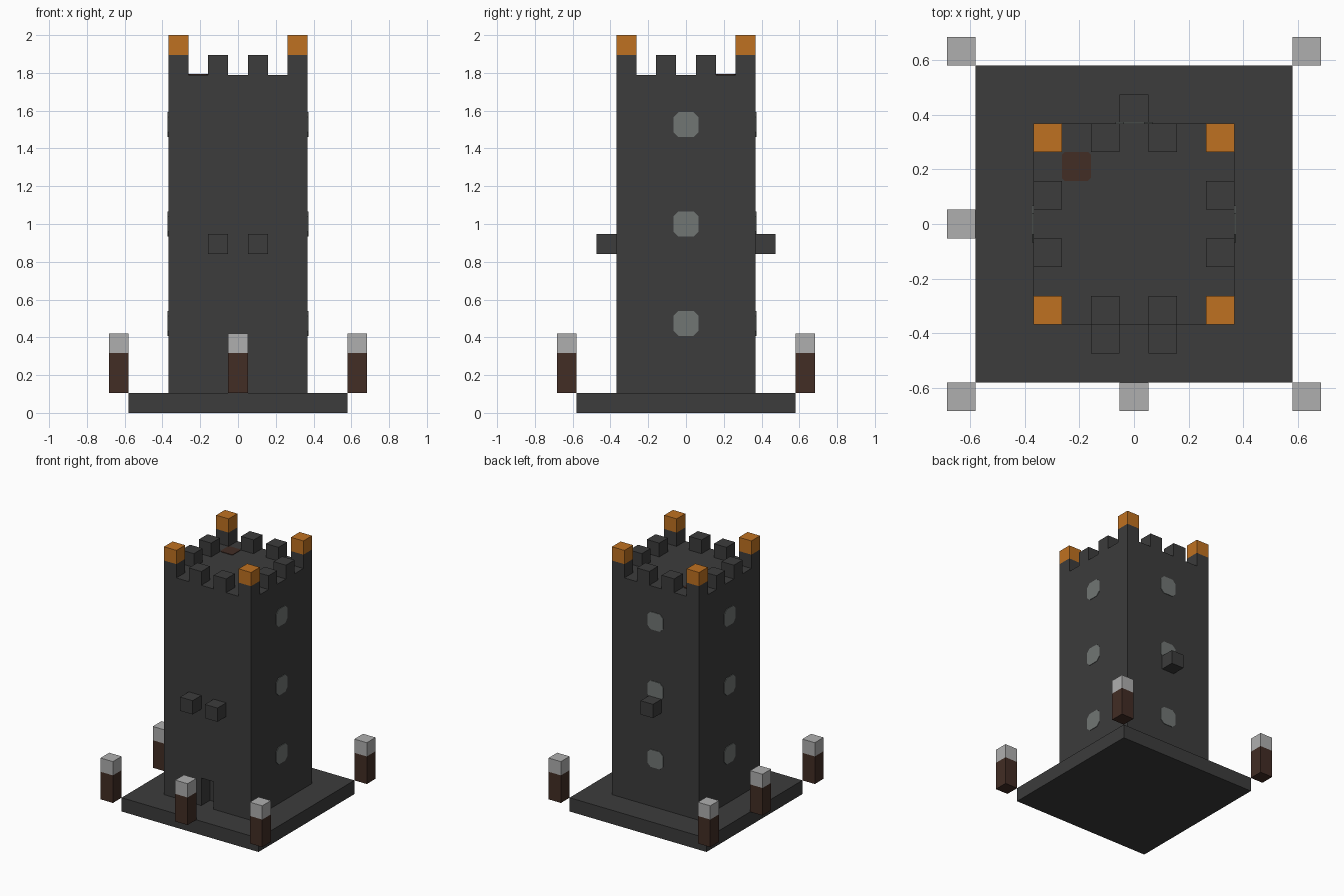
import bpy
import bmesh
from mathutils import Matrix, Vector
from math import pi

U = 2 / 19  # one building block

if "Cube" in bpy.data.objects:
    bpy.data.objects.remove(bpy.data.objects["Cube"], do_unlink=True)


def material(name, r, g, b):
    m = bpy.data.materials.new(name)
    m.use_nodes = True
    m.diffuse_color = (r, g, b, 1)
    m.node_tree.nodes["Principled BSDF"].inputs["Base Color"].default_value = (r, g, b, 1)
    return m


STONE = material("dark stone", 0.045, 0.045, 0.045)
WOOD = material("dark wood", 0.054, 0.026, 0.018)
LAMP = material("orange lamp", 0.52, 0.165, 0.015)
PALE = material("pale grey", 0.43, 0.43, 0.43)
GLASS = material("window glass", 0.165, 0.181, 0.174)


def add_object(name, bm, mat):
    bmesh.ops.recalc_face_normals(bm, faces=bm.faces)
    mesh = bpy.data.meshes.new(name)
    bm.to_mesh(mesh)
    bm.free()
    mesh.materials.append(mat)
    obj = bpy.data.objects.new(name, mesh)
    bpy.context.collection.objects.link(obj)
    return obj


def box(name, mat, x, y, z, w=1, d=1, h=1):
    """Box in block units, centred on x, y and standing on z."""
    bm = bmesh.new()
    bmesh.ops.create_cube(bm, size=U)
    bmesh.ops.scale(bm, vec=(w, d, h), verts=bm.verts)
    bmesh.ops.translate(bm, vec=Vector((x, y, z + h / 2)) * U, verts=bm.verts)
    return add_object(name, bm, mat)


def plate(name, mat, half, cut, matrix, thick=0.004):
    """Thin square plate with cut corners, facing local +z."""
    a, b = half, half - cut
    outline = [(a, -b), (a, b), (b, a), (-b, a), (-a, b), (-a, -b), (-b, -a), (b, -a)]
    bm = bmesh.new()
    face = bm.faces.new([bm.verts.new((x, y, 0)) for x, y in outline])
    side = bmesh.ops.extrude_face_region(bm, geom=[face])["geom"]
    bmesh.ops.translate(bm, vec=(0, 0, thick),
                        verts=[v for v in side if isinstance(v, bmesh.types.BMVert)])
    bmesh.ops.transform(bm, matrix=matrix, verts=bm.verts)
    return add_object(name, bm, mat)


# Base slab and tower with a recessed doorway
box("base", STONE, 0, 0, 0, 11, 11, 1)
tower = box("tower", STONE, 0, 0, 1, 7, 7, 16)
cutter = box("door_cutter", STONE, 0, -3.5, 0.5, 1, 2, 2.5)
cutter.hide_render = True
cut = tower.modifiers.new("doorway", "BOOLEAN")
cut.operation = "DIFFERENCE"
cut.solver = "EXACT"
cut.object = cutter
bpy.context.view_layer.objects.active = tower
bpy.ops.object.modifier_apply(modifier=cut.name)
bpy.data.objects.remove(cutter, do_unlink=True)

# Battlements with lamps on the corners
for sx in (-1, 1):
    for sy in (-1, 1):
        box("corner_merlon", STONE, 3 * sx, 3 * sy, 17)
        box("corner_lamp", LAMP, 3 * sx, 3 * sy, 18)
        box("merlon_front_back", STONE, sx, 3 * sy, 17)
        box("merlon_side", STONE, 3 * sx, sy, 17)

# Blocks jutting from the front and back walls
for x, y in ((-1, -4), (1, -4), (0, 4)):
    box("wall_block", STONE, x, y, 8)

# Lamp posts around the base
for x, y in ((-6, -6), (6, -6), (-6, 6), (6, 6), (-6, 0), (0, -6)):
    box("post", WOOD, x, y, 1, h=2)
    box("post_cap", PALE, x, y, 3)

# Windows on the two sides and the back
for turn in (0, pi / 2, pi):
    for z in (4.5, 9.5, 14.5):
        place = (Matrix.Rotation(turn, 4, "Z")
                 @ Matrix.Translation((3.5 * U, 0, z * U))
                 @ Matrix.Rotation(pi / 2, 4, "Y"))
        plate("window", GLASS, 0.067, 0.028, place)

# Roof hatch
plate("roof_hatch", WOOD, U / 2, 0.01, Matrix.Translation((-2 * U, 2 * U, 17 * U)))
